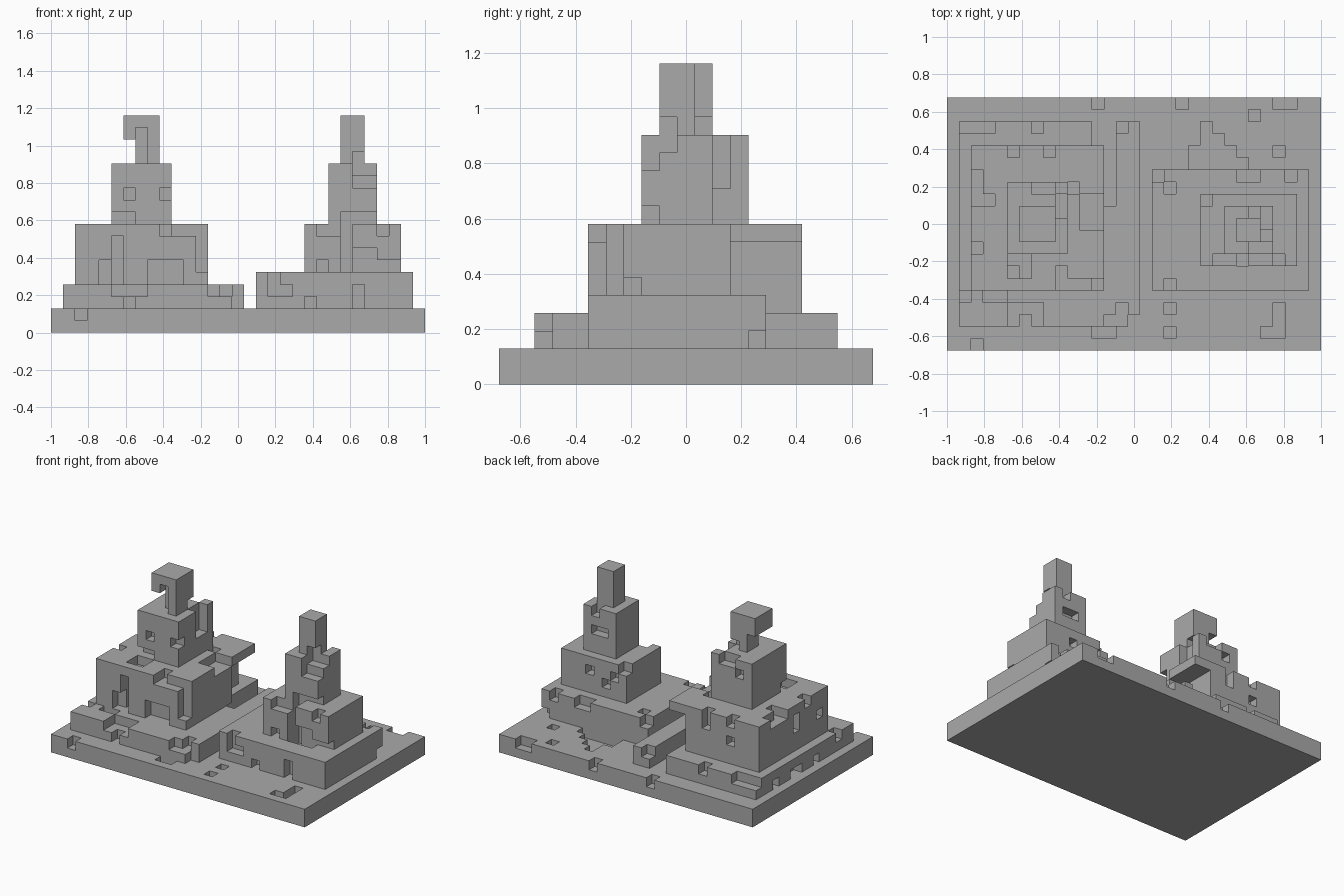
import bpy
import bmesh
from mathutils import Vector

cube = bpy.data.objects.get("Cube")
if cube:
    bpy.data.objects.remove(cube, do_unlink=True)

# Everything sits on one block grid, so each size is a whole number of blocks
NX, NY = 31, 21
UNIT = 2 / NX

stone = bpy.data.materials.new("grey stone")
stone.use_nodes = True
grey = (0.4, 0.4, 0.4, 1)
stone.diffuse_color = grey
stone.node_tree.nodes["Principled BSDF"].inputs["Base Color"].default_value = grey


def cells(x, y, z, w=1, d=1, h=1):
    """All grid cells of a box given by its low corner and its size."""
    return {(i, j, k)
            for i in range(x, x + w)
            for j in range(y, y + d)
            for k in range(z, z + h)}


# Solid tiers: low corner, then size
tiers = {
    "base_slab": (0, 0, 0, NX, NY, 2),
    "left_terrace": (1, 2, 2, 15, 17, 2),
    "left_hall": (2, 5, 4, 11, 12, 5),
    "left_keep": (5, 8, 9, 5, 6, 5),
    "left_turret": (6, 9, 14, 3, 3, 4),
    "right_terrace": (17, 5, 2, 13, 10, 3),
    "right_hall": (21, 7, 5, 8, 6, 4),
    "right_keep": (23, 8, 9, 4, 4, 5),
    "right_turret": (24, 9, 14, 2, 2, 4),
}

# Pits and edge notches in the base
base_cuts = [
    (2, 0, 1), (12, 1, 1, 2), (18, 1, 1), (18, 3, 1),
    (26, 1, 1, 2), (27, 2, 1, 1, 2), (19, 20, 1), (25, 19, 1),
    (27, 20, 1, 2), (27, 16, 1), (12, 20, 1),
    (20, 15, 1, 5), (20, 16, 1, 4), (21, 17, 1, 2), (21, 18, 1),
]

# Worn edges of the wide left terrace
left_terrace_cuts = [
    (5, 2, 3, 3, 2), (6, 2, 2), (13, 2, 3, 3), (14, 3, 3),
    (3, 4, 3, 2), (1, 4, 3), (15, 2, 2),
    (1, 18, 3, 3), (7, 18, 3), (12, 12, 2, 2, 7, 2), (14, 18, 3),
    (1, 8, 2), (1, 11, 2, 1, 2), (1, 15, 2),
]

# Doors, windows and the hollow under the rear roof corner
left_hall_cuts = [
    (5, 5, 4, 1, 2, 4), (4, 5, 4, 1, 1, 2), (8, 5, 4, 3, 1, 2),
    (12, 5, 6, 1, 1, 2), (10, 5, 8, 3), (9, 5, 8, 1, 2), (12, 5, 5),
    (5, 6, 8, 2, 2), (11, 10, 8, 2, 3), (10, 13, 8),
    (11, 13, 4, 2, 4, 4), (5, 16, 8), (8, 16, 8),
    (2, 12, 8, 2), (2, 13, 8, 1, 2), (2, 8, 8),
    (8, 16, 7), (5, 16, 6), (2, 10, 6, 1, 1, 2), (2, 6, 6),
]

left_keep_cuts = [
    (6, 8, 11), (9, 8, 11), (5, 8, 9, 2),
    (9, 11, 11, 1, 2, 3), (6, 13, 12), (7, 13, 13, 2),
]

left_turret_cuts = [
    (6, 9, 14, 1, 2, 2), (7, 9, 14, 1, 1, 3), (8, 11, 14),
    (6, 11, 14, 1, 1, 2),
]

right_terrace_cuts = [
    (18, 5, 3, 2), (18, 5, 4), (21, 5, 2), (25, 5, 2, 1, 1, 2),
    (18, 13, 4), (17, 14, 4), (29, 14, 2), (24, 14, 4, 2), (28, 14, 4),
]

right_hall_cuts = [
    (24, 7, 4, 1, 2, 5), (25, 7, 4, 2, 1, 3), (22, 7, 8, 2),
    (27, 7, 8), (27, 7, 5), (22, 7, 5), (28, 7, 5),
    (21, 12, 8), (22, 12, 7), (23, 12, 6), (25, 12, 7),
]

right_keep_cuts = [
    (24, 8, 9, 3), (25, 8, 12, 2, 1, 2), (25, 9, 13, 2, 1, 2),
    (24, 11, 11, 2), (25, 11, 13),
]

# Stack the tiers, then carve them
owner = {}
for name, box in tiers.items():
    for cell in cells(*box):
        owner[cell] = name
for cuts in (base_cuts, left_terrace_cuts, left_hall_cuts, left_keep_cuts,
             left_turret_cuts, right_terrace_cuts, right_hall_cuts,
             right_keep_cuts):
    for box in cuts:
        for cell in cells(*box):
            owner.pop(cell, None)


def add_side(bm, cell, axis, sign):
    """Add one outward-facing block side."""
    u, v = (axis + 1) % 3, (axis + 2) % 3
    corners = []
    for a, b in ((0, 0), (1, 0), (1, 1), (0, 1)):
        p = Vector(cell)
        p[axis] += sign > 0
        p[u] += a
        p[v] += b
        p -= Vector((NX / 2, NY / 2, 0))
        corners.append(bm.verts.new(p * UNIT))
    if sign < 0:
        corners.reverse()
    bm.faces.new(corners)


def build_part(name):
    """Skin the exposed sides of one tier and merge them into flat faces."""
    bm = bmesh.new()
    for cell in sorted(c for c, part in owner.items() if part == name):
        for axis in range(3):
            for sign in (-1, 1):
                near = list(cell)
                near[axis] += sign
                if tuple(near) not in owner:
                    add_side(bm, cell, axis, sign)
    bmesh.ops.remove_doubles(bm, verts=bm.verts[:], dist=UNIT / 100)
    bmesh.ops.dissolve_limit(bm, angle_limit=0.02, verts=bm.verts[:],
                             edges=bm.edges[:])
    mesh = bpy.data.meshes.new(name)
    bm.to_mesh(mesh)
    bm.free()
    mesh.materials.append(stone)
    bpy.context.collection.objects.link(bpy.data.objects.new(name, mesh))


for part in tiers:
    build_part(part)
